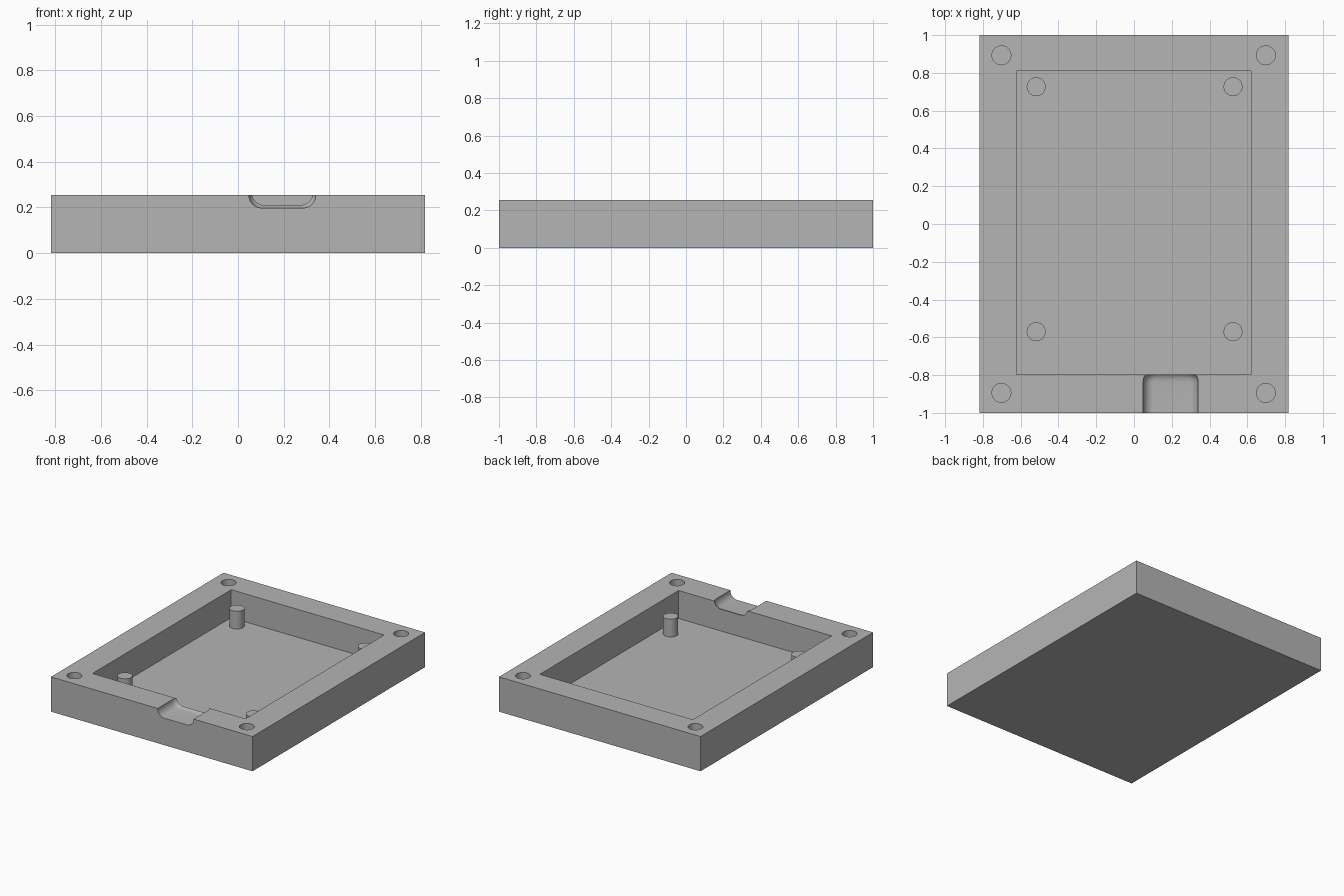
import bpy
import math
from mathutils import Vector

cube = bpy.data.objects.get("Cube")
if cube:
    bpy.data.objects.remove(cube, do_unlink=True)

HEIGHT, FLOOR = 0.255, 0.05
POST_TOP = 0.18
RADIUS = 0.05

grey = bpy.data.materials.new("plain_grey")
grey.use_nodes = True
colour = (0.46, 0.46, 0.46, 1)
grey.diffuse_color = colour
grey.node_tree.nodes["Principled BSDF"].inputs["Base Color"].default_value = colour


def box(name, low, high):
    low, high = Vector(low), Vector(high)
    bpy.ops.mesh.primitive_cube_add(size=1, location=(low + high) / 2)
    obj = bpy.context.object
    obj.name = name
    obj.scale = high - low
    bpy.ops.object.transform_apply(location=True, rotation=False, scale=True)
    return obj


def cylinder(name, x, y, low, high):
    bpy.ops.mesh.primitive_cylinder_add(
        vertices=48, radius=RADIUS, depth=high - low, location=(x, y, (low + high) / 2))
    bpy.context.object.name = name
    return bpy.context.object


def notch_ring(y, inset):
    """Outline of a U-shaped slot with rounded lower corners, open at the top."""
    left, right = 0.048 + inset, 0.34 - inset
    bottom, r = 0.198 + inset, 0.055
    ring = [(left, y, 0.35)]
    for cx, start in ((left + r, math.pi), (right - r, 1.5 * math.pi)):
        for i in range(13):
            a = start + i * math.pi / 24
            ring.append((cx + r * math.cos(a), y, bottom + r + r * math.sin(a)))
    ring.append((right, y, 0.35))
    return ring


def notch_cutter():
    # The slot narrows slightly where it meets the cavity
    rings = [notch_ring(y, d) for y, d in
             ((-1.1, 0), (-0.84, 0), (-0.82, 0.002), (-0.807, 0.006), (-0.797, 0.013), (-0.77, 0.013))]
    n = len(rings[0])
    faces = [tuple(reversed(range(n))), tuple(range((len(rings) - 1) * n, len(rings) * n))]
    for k in range(len(rings) - 1):
        for i in range(n):
            j = (i + 1) % n
            faces.append((k * n + i, k * n + j, (k + 1) * n + j, (k + 1) * n + i))
    mesh = bpy.data.meshes.new("notch_cutter")
    mesh.from_pydata([p for ring in rings for p in ring], [], faces)
    obj = bpy.data.objects.new("notch_cutter", mesh)
    bpy.context.collection.objects.link(obj)
    bpy.context.view_layer.objects.active = obj
    bpy.ops.object.select_all(action='DESELECT')
    obj.select_set(True)
    bpy.ops.object.mode_set(mode='EDIT')
    bpy.ops.mesh.select_all(action='SELECT')
    bpy.ops.mesh.normals_make_consistent(inside=False)
    bpy.ops.object.mode_set(mode='OBJECT')
    return obj


def cut(target, cutter):
    cutter.hide_render = True
    mod = target.modifiers.new("cut", 'BOOLEAN')
    mod.operation = 'DIFFERENCE'
    mod.solver = 'EXACT'
    mod.object = cutter
    bpy.context.view_layer.objects.active = target
    bpy.ops.object.modifier_apply(modifier=mod.name)
    bpy.data.objects.remove(cutter, do_unlink=True)


def finish(obj):
    obj.data.materials.clear()
    obj.data.materials.append(grey)
    bpy.ops.object.select_all(action='DESELECT')
    obj.select_set(True)
    bpy.context.view_layer.objects.active = obj
    bpy.ops.object.shade_smooth_by_angle(angle=math.radians(30))


# Tray body with cavity, cable notch and blind corner holes
tray = box("tray", (-0.818, -1, 0), (0.818, 1, HEIGHT))
cut(tray, box("cavity_cutter", (-0.623, -0.798, FLOOR), (0.619, 0.811, 0.4)))
cut(tray, notch_cutter())
for x in (-0.702, 0.698):
    for y in (-0.894, 0.893):
        cut(tray, cylinder("hole_cutter", x, y, FLOOR, 0.4))
finish(tray)

# Support posts standing on the cavity floor
for x, side in ((-0.518, "right"), (0.524, "left")):
    for y, end in ((-0.57, "front"), (0.727, "back")):
        finish(cylinder(f"post_{end}_{side}", x, y, FLOOR - 0.01, POST_TOP))
